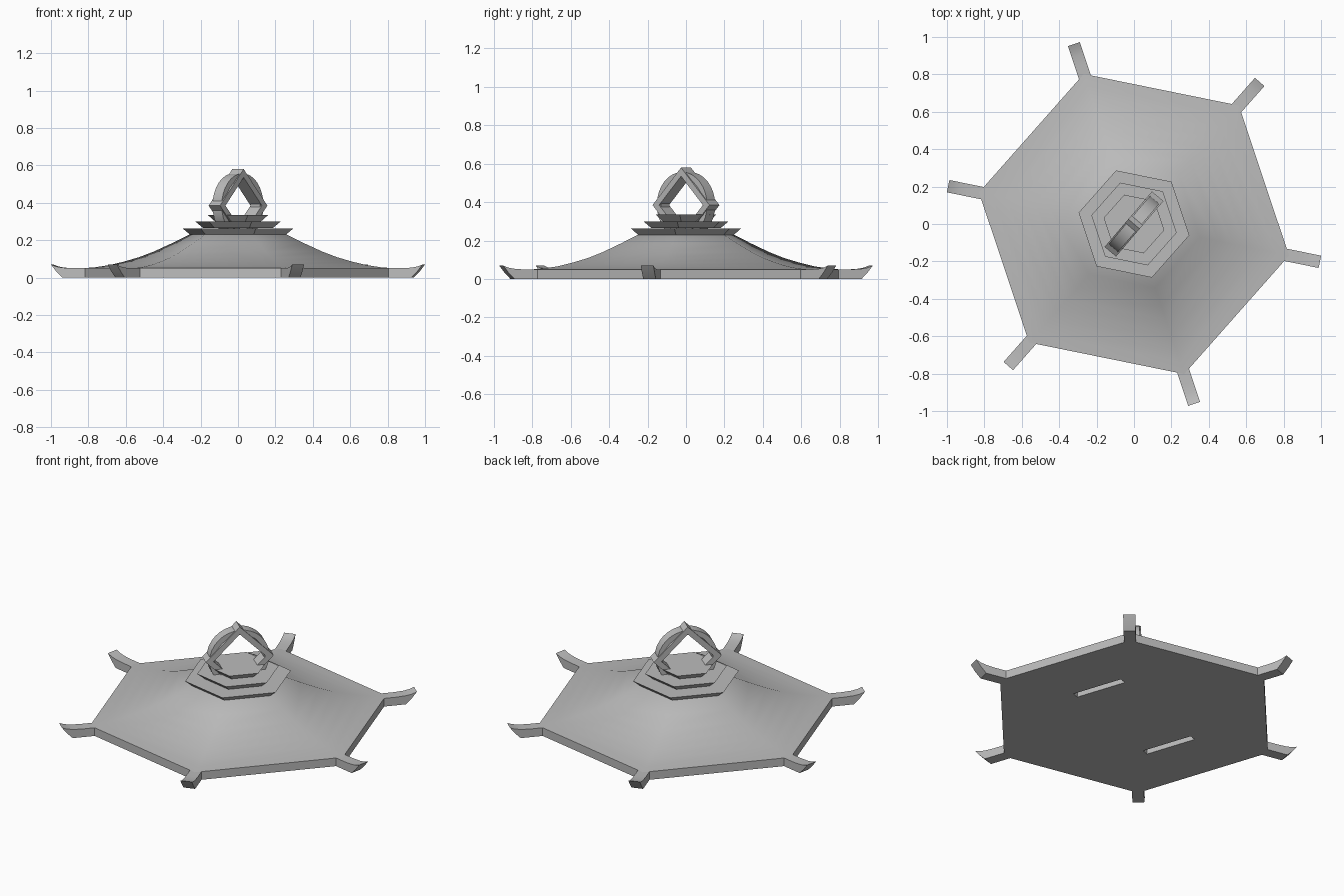
import bpy, bmesh, math
from mathutils import Matrix, Vector

cube = bpy.data.objects.get("Cube")
if cube:
    bpy.data.objects.remove(cube, do_unlink=True)

TURN = math.radians(-11.5)      # direction of the first roof corner
RING_TURN = math.radians(49.5)  # direction of the ring handle's plane

grey = bpy.data.materials.new("stone_grey")
grey.use_nodes = True
grey.diffuse_color = (0.5, 0.5, 0.5, 1)
grey.node_tree.nodes["Principled BSDF"].inputs["Base Color"].default_value = (0.5, 0.5, 0.5, 1)


def finish(name, bm, smooth=False):
    bmesh.ops.recalc_face_normals(bm, faces=bm.faces)
    mesh = bpy.data.meshes.new(name)
    bm.to_mesh(mesh)
    bm.free()
    mesh.materials.append(grey)
    ob = bpy.data.objects.new(name, mesh)
    bpy.context.collection.objects.link(ob)
    if smooth:
        bpy.ops.object.select_all(action='DESELECT')
        ob.select_set(True)
        bpy.context.view_layer.objects.active = ob
        bpy.ops.object.shade_smooth_by_angle(angle=math.radians(30))
    return ob


def hex_stack(bm, profile):
    """Closed six-sided solid from (corner radius, height) pairs."""
    rings = [[bm.verts.new((r * math.cos(TURN + k * math.pi / 3),
                            r * math.sin(TURN + k * math.pi / 3), z))
              for k in range(6)] for r, z in profile]
    for a, b in zip(rings, rings[1:]):
        for k in range(6):
            j = (k + 1) % 6
            bm.faces.new((a[k], a[j], b[j], b[k]))
    bm.faces.new(rings[0])
    bm.faces.new(rings[-1])


def extrude_outline(bm, points, width, angle):
    """Solid from a radial (r, z) outline, given a width and turned about z."""
    turn = Matrix.Rotation(angle, 3, 'Z')
    sides = [[bm.verts.new(turn @ Vector((r, s * width / 2, z))) for r, z in points]
             for s in (-1, 1)]
    n = len(points)
    for i in range(n):
        j = (i + 1) % n
        bm.faces.new((sides[0][i], sides[0][j], sides[1][j], sides[1][i]))
    bm.faces.new(sides[0])
    bm.faces.new(sides[1])


def band(bm, outer, inner, width, height, count):
    """Upright polygonal loop of the given width in the handle's plane."""
    turn = Matrix.Rotation(RING_TURN, 3, 'Z')
    loops = []
    for k in range(count):
        a = 2 * math.pi * k / count
        loops.append([bm.verts.new(turn @ Vector((r * math.cos(a), s * width / 2,
                                                  height + r * math.sin(a))))
                      for r, s in ((outer, -1), (outer, 1), (inner, 1), (inner, -1))])
    for k in range(count):
        a, b = loops[k], loops[(k + 1) % count]
        for i in range(4):
            j = (i + 1) % 4
            bm.faces.new((a[i], a[j], b[j], b[i]))


# Sweeping hexagonal roof with a straight rim
bm = bmesh.new()
hex_stack(bm, [(.846, 0), (.846, .05), (.78, .055), (.7, .067), (.62, .086),
               (.54, .109), (.46, .139), (.36, .184), (.26, .232)])
roof = finish("roof", bm)

# Two blind slots cut into the underside
bm = bmesh.new()
for side in (0, math.pi):
    extrude_outline(bm, [(.35, -.05), (.392, -.05), (.392, .08), (.35, .08)], .31,
                    TURN + math.pi / 6 + side)
cutter = finish("slot_cutter", bm)
cutter.hide_render = True
cut = roof.modifiers.new("slots", 'BOOLEAN')
cut.object = cutter
cut.solver = 'EXACT'
bpy.ops.object.select_all(action='DESELECT')
roof.select_set(True)
bpy.context.view_layer.objects.active = roof
bpy.ops.object.modifier_apply(modifier=cut.name)
bpy.data.objects.remove(cutter, do_unlink=True)
bpy.ops.object.shade_smooth_by_angle(angle=math.radians(30))

# Upturned horns at the six corners
bm = bmesh.new()
for k in range(6):
    extrude_outline(bm, [(.79, 0), (.952, 0), (.985, .033), (1.014, .07), (.985, .059),
                         (.95, .053), (.9, .05), (.79, .05)], .067, TURN + k * math.pi / 3)
finish("corner_horns", bm, smooth=True)

# Three flared tiers
for name, low, high, z in (("lower_tier", .26, .302, .228), ("middle_tier", .19, .233, .265),
                           ("upper_tier", .125, .165, .3)):
    bm = bmesh.new()
    hex_stack(bm, [(low, z), (high, z + .035)])
    finish(name, bm)

# Ring handle: a round band over a diamond frame
bm = bmesh.new()
band(bm, .172, .142, .065, .385, 32)
finish("ring_band", bm, smooth=True)
bm = bmesh.new()
band(bm, .195, .15, .08, .385, 4)
finish("diamond_frame", bm)
